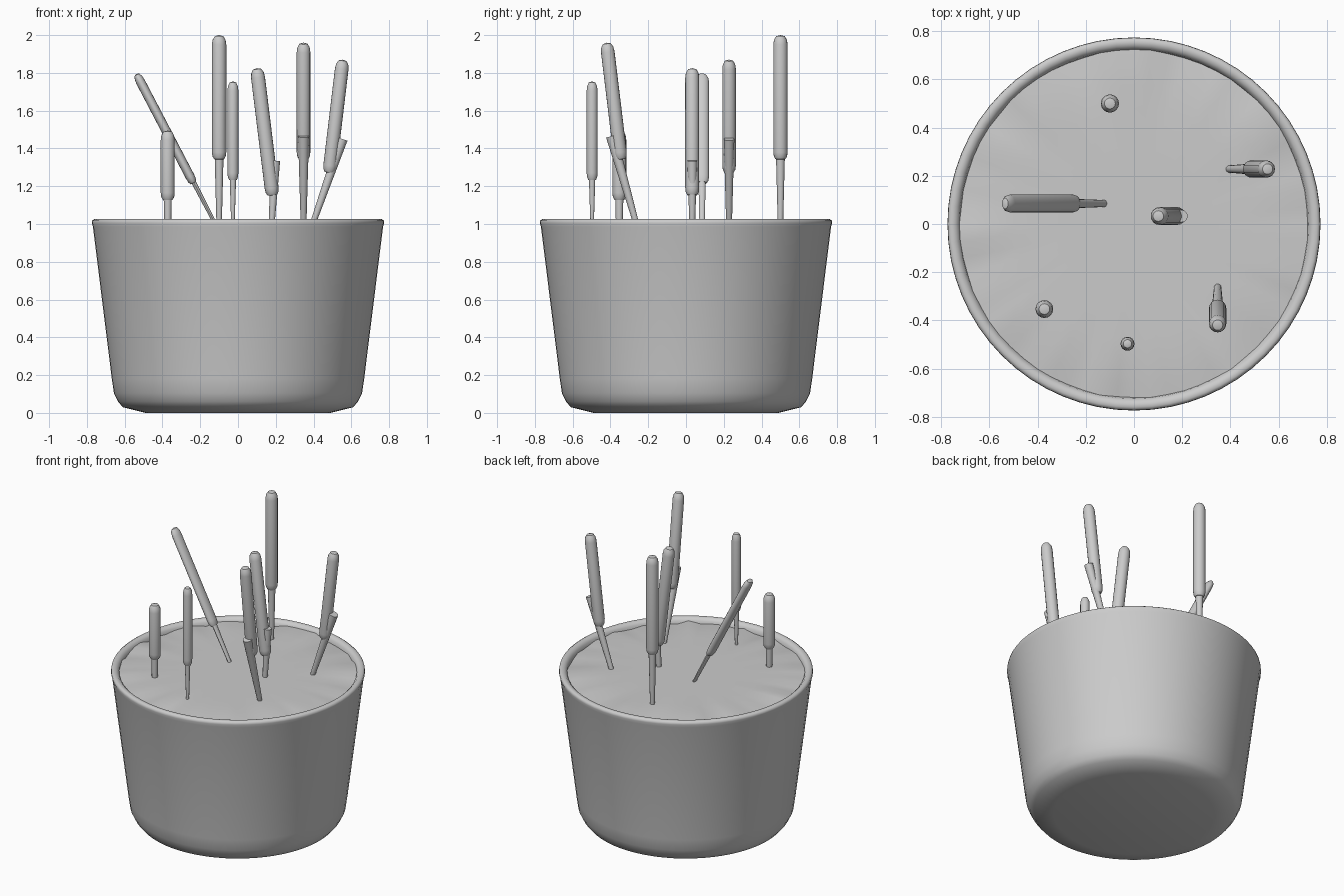
import bpy, bmesh, math, random
from mathutils import Vector, Matrix

if "Cube" in bpy.data.objects:
    bpy.data.objects.remove(bpy.data.objects["Cube"])

random.seed(4)


def lathe(name, profile, segments):
    """Revolve (radius, z) points about z; zero radius gives a single pole vertex."""
    bm = bmesh.new()
    rings = []
    for r, z in profile:
        if r == 0:
            rings.append([bm.verts.new((0, 0, z))])
        else:
            rings.append([bm.verts.new((r * math.cos(2 * math.pi * i / segments),
                                        r * math.sin(2 * math.pi * i / segments), z))
                          for i in range(segments)])
    for a, b in zip(rings, rings[1:]):
        for i in range(segments):
            j = (i + 1) % segments
            if len(a) == 1:
                bm.faces.new((a[0], b[j], b[i]))
            elif len(b) == 1:
                bm.faces.new((a[i], a[j], b[0]))
            else:
                bm.faces.new((a[i], a[j], b[j], b[i]))
    bmesh.ops.recalc_face_normals(bm, faces=bm.faces)
    mesh = bpy.data.meshes.new(name)
    bm.to_mesh(mesh)
    bm.free()
    ob = bpy.data.objects.new(name, mesh)
    bpy.context.collection.objects.link(ob)
    return ob


def smooth(ob, angle=40):
    bpy.ops.object.select_all(action='DESELECT')
    ob.select_set(True)
    bpy.context.view_layer.objects.active = ob
    bpy.ops.object.shade_smooth_by_angle(angle=math.radians(angle))


def place(ob, start, end, flat=1.0):
    """Stand a z-aligned part on the line from start to end; flat thins it in x."""
    d = (end - start).normalized()
    rot = Vector((0, 0, 1)).rotation_difference(d).to_matrix().to_4x4()
    ob.data.transform(Matrix.Translation(start) @ rot @ Matrix.Diagonal((flat, 1, 1, 1)))
    smooth(ob)


# Tapered pot with a rolled rim
pot = lathe("pot", [(0, 0), (0.49, 0), (0.61, 0.03), (0.635, 0.06), (0.657, 0.105),
                    (0.668, 0.18), (0.768, 0.985), (0.774, 1.005), (0.772, 1.018),
                    (0.76, 1.026), (0.74, 1.023), (0.725, 1.008), (0.72, 0.985),
                    (0.715, 0.95)], 64)
smooth(pot, 60)

# Soil surface, flat in the middle and rippled toward the wall
soil = lathe("soil", [(0, 1.005), (0.3, 1.005), (0.48, 1.005), (0.58, 1.004),
                      (0.66, 1.0), (0.725, 0.995)], 64)
ripple = [random.uniform(-0.014, 0.012) for _ in range(64)]
for v in soil.data.vertices:
    r = v.co.xy.length
    if r > 0.5:
        i = round(math.atan2(v.co.y, v.co.x) / (2 * math.pi) * 64) % 64
        v.co.z += ripple[i] * (r - 0.45) / 0.27
smooth(soil, 60)


def cattail(n, stem_a, stem_b, stem_r, head_a, head_b, head_r, flat=1.0):
    """Thin stem widening upward plus a rounded cylindrical head."""
    a, b = Vector(stem_a), Vector(stem_b)
    h = (b - a).length
    stem = lathe(f"stem_{n}", [(0, 0), (stem_r[0], 0), (stem_r[1], h), (0, h)], 12)
    place(stem, a, b, flat)
    a, b, r = Vector(head_a), Vector(head_b), head_r
    h = (b - a).length
    head = lathe(f"head_{n}", [(0, 0), (0.7 * r, 0.003), (0.92 * r, 0.018), (r, 0.04),
                               (r, h - 0.05), (0.9 * r, h - 0.025),
                               (0.6 * r, h - 0.006), (0, h)], 16)
    place(head, a, b, flat)


# Upright cattails: x, y, head bottom, head top, head radius, stem radii
upright = [(-0.372, -0.353, 1.125, 1.495, 0.037, (0.018, 0.023)),
           (-0.10, 0.50, 1.34, 2.0, 0.038, (0.014, 0.025)),
           (-0.027, -0.497, 1.23, 1.755, 0.029, (0.009, 0.019))]
for n, (x, y, z0, z1, r, sr) in enumerate(upright, 1):
    cattail(n, (x, y, 0.99), (x, y, z0 + 0.08), sr, (x, y, z0), (x, y, z1), r)

# Leaning cattails; the stem tip pokes out beside the head
cattail(4, (0.178, 0.033, 0.99), (0.197, 0.033, 1.335), (0.015, 0.026),
        (0.183, 0.033, 1.15), (0.10, 0.033, 1.825), 0.037)
cattail(5, (0.347, -0.26, 0.99), (0.347, -0.395, 1.465), (0.015, 0.029),
        (0.347, -0.345, 1.34), (0.347, -0.42, 1.96), 0.036)
cattail(6, (0.392, 0.228, 0.99), (0.553, 0.228, 1.45), (0.015, 0.028),
        (0.483, 0.228, 1.27), (0.555, 0.228, 1.87), 0.036)
cattail(7, (-0.115, 0.085, 0.99), (-0.26, 0.085, 1.27), (0.014, 0.02),
        (-0.235, 0.085, 1.215), (-0.538, 0.085, 1.795), 0.037, 0.66)
